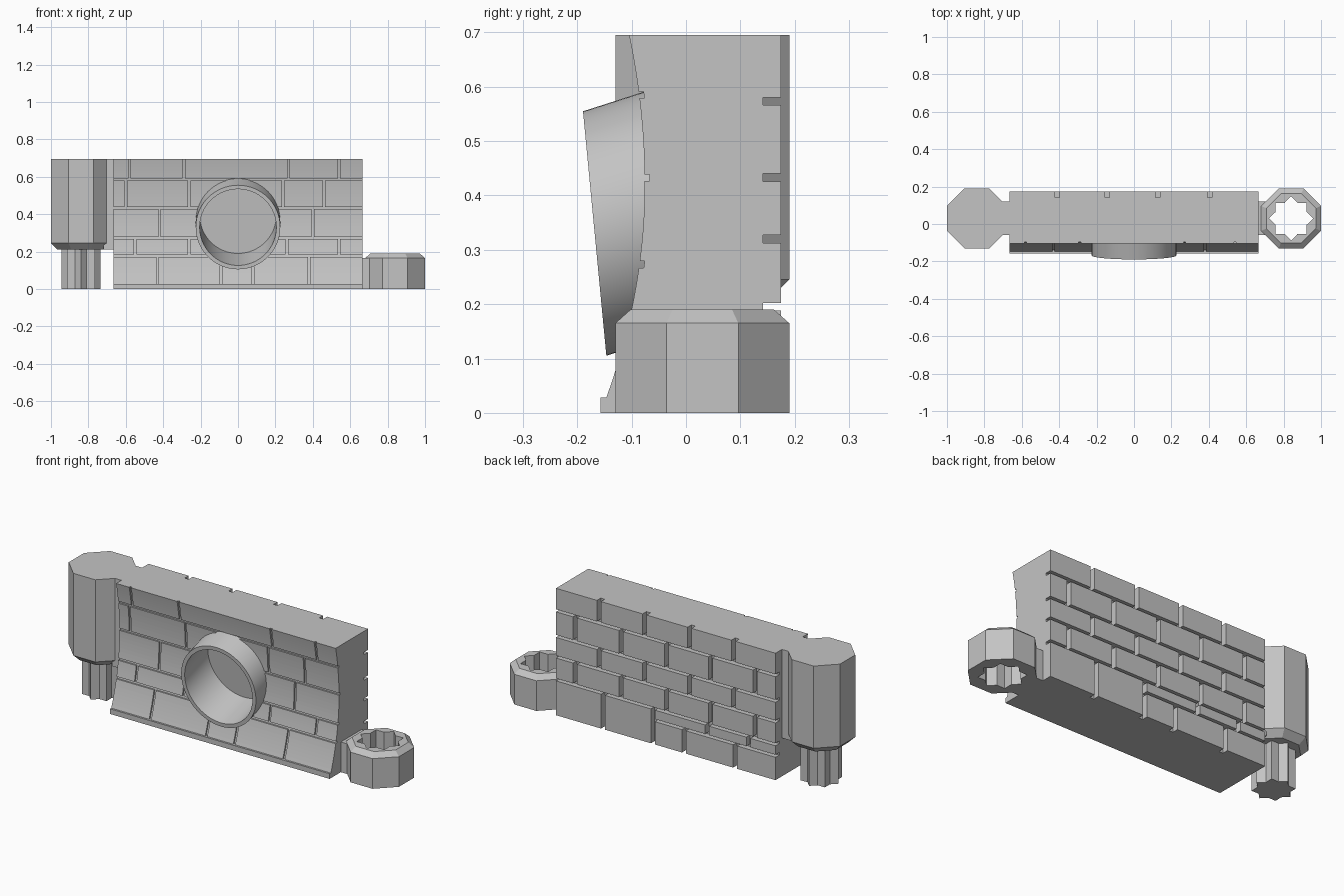
import bpy, bmesh, math
from mathutils import Vector

cube = bpy.data.objects.get("Cube")
if cube:
    bpy.data.objects.remove(cube)

stone = bpy.data.materials.new("stone_grey")
stone.use_nodes = True
COLOUR = (0.55, 0.55, 0.55, 1)
stone.diffuse_color = COLOUR
stone.node_tree.nodes["Principled BSDF"].inputs["Base Color"].default_value = COLOUR

HALF = 0.665      # half length of the wall
JOINT = 0.006     # half width of a front joint
END_Y = 0.03      # depth of the connector centres
END_X = 0.84


def loft(name, rings):
    """Closed solid through a list of equal-sized point rings."""
    bm = bmesh.new()
    rows = [[bm.verts.new(p) for p in ring] for ring in rings]
    n = len(rows[0])
    for a, b in zip(rows, rows[1:]):
        for i in range(n):
            j = (i + 1) % n
            bm.faces.new((a[i], a[j], b[j], b[i]))
    bm.faces.new(rows[0])
    bm.faces.new(rows[-1])
    bmesh.ops.recalc_face_normals(bm, faces=bm.faces)
    mesh = bpy.data.meshes.new(name)
    bm.to_mesh(mesh)
    bm.free()
    mesh.materials.append(stone)
    obj = bpy.data.objects.new(name, mesh)
    bpy.context.collection.objects.link(obj)
    return obj


def along_x(name, profile, x0, x1):
    return loft(name, [[(x, y, z) for y, z in profile] for x in (x0, x1)])


def box(name, x0, x1, y0, y1, z0, z1):
    return along_x(name, [(y0, z0), (y1, z0), (y1, z1), (y0, z1)], x0, x1)


def cut(obj, cutter):
    mod = obj.modifiers.new("cut", 'BOOLEAN')
    mod.operation = 'DIFFERENCE'
    mod.solver = 'EXACT'
    mod.object = cutter
    cutter.hide_render = True
    cutter.hide_viewport = True
    cutter.display_type = 'WIRE'


def front(z):
    """Concave front face of the wall."""
    d = z - 0.42
    return -0.076 - (0.38 if d > 0 else 0.46) * d * d


def curved(z0, z1, near, far, steps):
    """Profile that follows the front face, from offset near to depth far."""
    zs = [z0 + (z1 - z0) * i / steps for i in range(steps + 1)]
    face = [(front(z) + near, z) for z in zs]
    return face + [(far, z1), (far, z0)]


def spans(joints, gap, start=-HALF, end=HALF):
    """Brick extents between joints."""
    left = start
    for x in joints:
        yield left, x - gap
        left = x + gap
    yield left, end


# Sloping pipe
UP = Vector((0, -0.095, 0.995))
SIDE = Vector((1, 0, 0))
AXIS = Vector((0, 0.952, 0.305))
MOUTH = Vector((0, -0.168, 0.33))


def circle(r, depth, n=64):
    turns = [2 * math.pi * i / n for i in range(n)]
    return [MOUTH + AXIS * depth + SIDE * r * math.cos(t) + UP * r * math.sin(t)
            for t in turns]


pipe = loft("pipe", [circle(0.226, 0.22), circle(0.226, 0),
                     circle(0.205, 0), circle(0.205, 0.21)])
pipe_cutter = loft("pipe_cutter", [circle(0.216, -0.1), circle(0.216, 0.215)])

# Wall core and bottom lip
core = along_x("wall_core", curved(0, 0.695, 0.009, 0.142, 32), -HALF, HALF)
cut(core, pipe_cutter)
box("bottom_lip", -HALF, HALF, -0.157, 0, 0, 0.028)

# Curved front bricks
front_rows = [
    (0.028, 0.172, (-0.43, -0.09, 0.08, 0.38)),
    (0.184, 0.267, (-0.55, -0.26, 0.26, 0.54)),
    (0.279, 0.427, (-0.42, -0.12, 0.1, 0.4)),
    (0.439, 0.579, (-0.6, -0.26, 0.24, 0.46)),
    (0.591, 0.695, (-0.58, -0.29, 0.27, 0.54)),
]
for z0, z1, joints in front_rows:
    for x0, x1 in spans(joints, JOINT):
        brick = along_x("front_brick", curved(z0, z1, 0, front(z1) + 0.04, 8), x0, x1)
        if x0 < 0.24 and x1 > -0.24:
            cut(brick, pipe_cutter)

# Flat back bricks
even = (-0.41, -0.144, 0.128, 0.405)
odd = (-0.54, -0.27, -0.005, 0.27, 0.55)
back_rows = [
    (0.202, 0.313, odd, -HALF, HALF),
    (0.327, 0.426, even, -HALF, HALF),
    (0.44, 0.566, odd, -HALF, HALF),
    (0.58, 0.695, even, -HALF, HALF),
    (0, 0.188, (0.38,), 0.09, HALF),
    (0, 0.125, (-0.42, -0.11), -HALF, 0.066),
    (0.139, 0.188, (-0.5, -0.25), -HALF, 0.066),
]
for z0, z1, joints, start, end in back_rows:
    for x0, x1 in spans(joints, 0.012, start, end):
        box("back_brick", x0, x1, 0.13, 0.175, z0, z1)


# End connectors
def octagon(x, apothem, z):
    r = apothem / math.cos(math.pi / 8)
    turns = [math.pi * (2 * i + 1) / 8 for i in range(8)]
    return [(x + r * math.cos(t), END_Y + r * math.sin(t), z) for t in turns]


def star(x, outer, inner, z):
    ring = []
    for i in range(16):
        r = inner if i % 2 else outer
        t = math.pi * i / 8
        ring.append((x + r * math.cos(t), END_Y + r * math.sin(t), z))
    return ring


loft("right_post", [octagon(-END_X, 0.125, 0.21), octagon(-END_X, 0.16, 0.245),
                    octagon(-END_X, 0.16, 0.695)])
loft("right_star_peg", [star(-END_X, 0.105, 0.08, z) for z in (0, 0.215)])
box("right_neck", -0.72, -HALF, -0.06, 0.12, 0.21, 0.695)

socket = loft("left_socket", [octagon(END_X, 0.16, 0), octagon(END_X, 0.16, 0.165),
                              octagon(END_X, 0.132, 0.19)])
cut(socket, loft("star_cutter", [star(END_X, 0.118, 0.09, z) for z in (-0.1, 0.3)]))
box("left_neck", HALF, 0.705, -0.06, 0.12, 0, 0.165)

# Smooth the pipe only
bpy.ops.object.select_all(action='DESELECT')
pipe.select_set(True)
bpy.context.view_layer.objects.active = pipe
bpy.ops.object.shade_smooth_by_angle(angle=math.radians(30))
